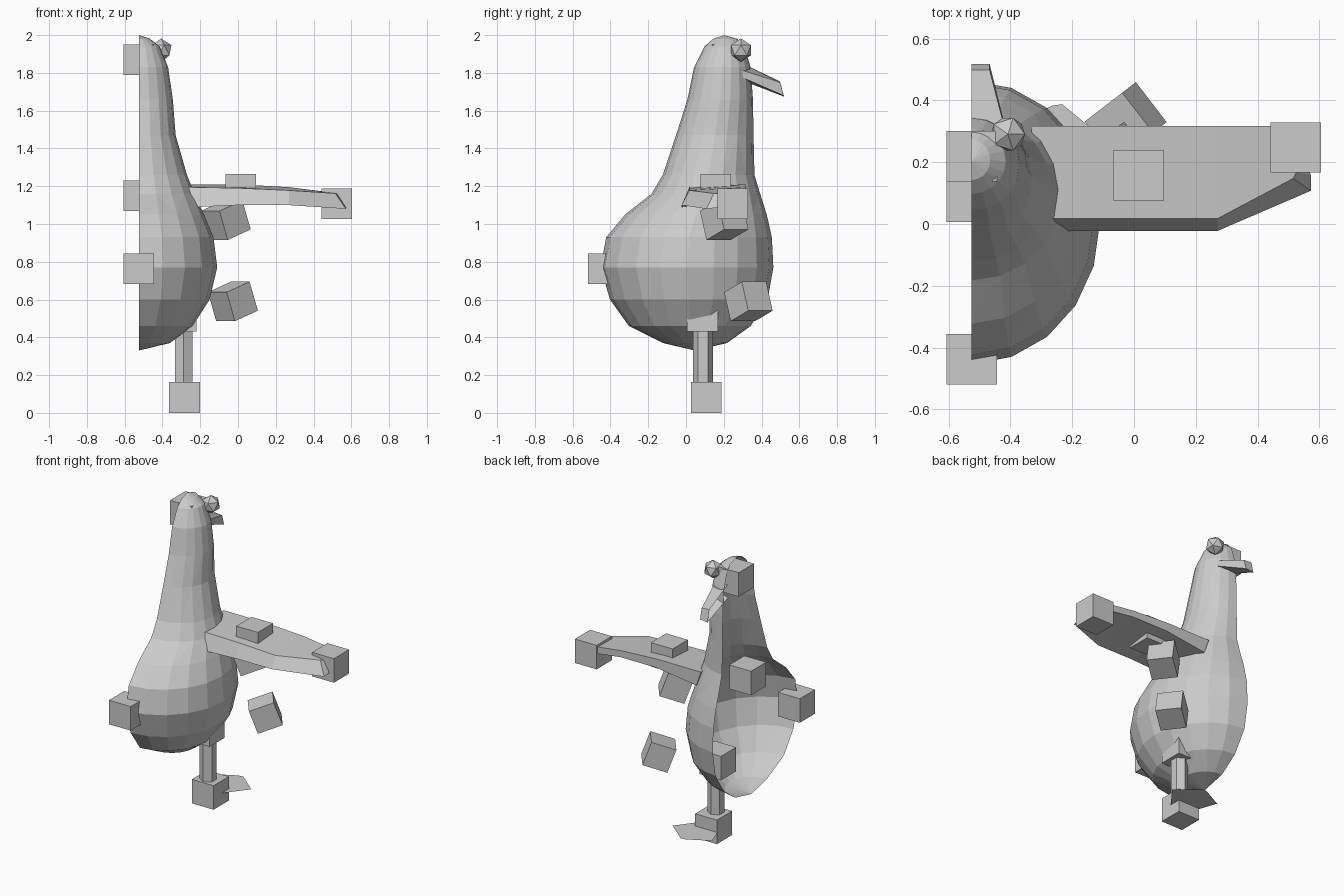
import bpy, bmesh, math
from mathutils import Matrix, Vector

if "Cube" in bpy.data.objects:
    bpy.data.objects.remove(bpy.data.objects["Cube"])

CX = -0.525  # open symmetry plane of the half body


def make(name, verts, faces):
    bm = bmesh.new()
    vs = [bm.verts.new(v) for v in verts]
    for f in faces:
        bm.faces.new([vs[i] for i in f])
    bmesh.ops.recalc_face_normals(bm, faces=bm.faces[:])
    me = bpy.data.meshes.new(name)
    bm.to_mesh(me)
    bm.free()
    ob = bpy.data.objects.new(name, me)
    bpy.context.collection.objects.link(ob)
    return ob


def box(name, loc, rot=(0, 0, 0), s=0.163):
    bpy.ops.mesh.primitive_cube_add(size=s, location=loc, rotation=rot)
    bpy.context.object.name = name


def loft(name, sections, cap_start=True, cap_end=True):
    n = len(sections[0])
    verts = [p for s in sections for p in s]
    faces = [(r * n + i, r * n + (i + 1) % n, (r + 1) * n + (i + 1) % n, (r + 1) * n + i)
             for r in range(len(sections) - 1) for i in range(n)]
    if cap_start:
        faces.append(tuple(range(n))[::-1])
    if cap_end:
        faces.append(tuple(range(len(verts) - n, len(verts))))
    return make(name, verts, faces)


# half body shell: (z, back y, front y, half width)
rings = [(0.37, -0.12, 0.22, 0.165), (0.46, -0.30, 0.345, 0.285), (0.60, -0.40, 0.435, 0.375),
         (0.77, -0.45, 0.465, 0.415), (0.93, -0.42, 0.457, 0.395), (1.05, -0.32, 0.43, 0.345),
         (1.16, -0.18, 0.395, 0.295), (1.26, -0.12, 0.365, 0.255), (1.47, -0.05, 0.36, 0.195),
         (1.66, 0.01, 0.357, 0.18), (1.83, 0.045, 0.345, 0.155), (1.94, 0.10, 0.31, 0.11),
         (1.98, 0.145, 0.275, 0.06)]
N = 10
verts = []
for z, b, f, w in rings:
    for i in range(N + 1):
        a = math.pi * i / N
        verts.append((CX + w * math.sin(a), (b + f) / 2 - (f - b) / 2 * math.cos(a), z))
faces = []
for r in range(len(rings) - 1):
    for i in range(N):
        a, b, c, d = (r * (N + 1) + i, r * (N + 1) + i + 1,
                      (r + 1) * (N + 1) + i + 1, (r + 1) * (N + 1) + i)
        faces += [(a, b, c), (a, c, d)] if (r + i) % 2 else [(a, b, d), (b, c, d)]
bot, top = len(verts), len(verts) + 1
verts += [(CX, 0.05, 0.33), (CX, 0.205, 2.0)]
last = (len(rings) - 1) * (N + 1)
for i in range(N):
    faces += [(i + 1, i, bot), (last + i, last + i + 1, top)]
make("body", verts, faces)

# beak half, open at the symmetry plane
make("beak",
     [(CX, 0.30, 1.85), (-0.41, 0.28, 1.82), (-0.41, 0.29, 1.78), (CX, 0.30, 1.76),
      (CX, 0.50, 1.755), (-0.467, 0.50, 1.75), (-0.467, 0.52, 1.68), (CX, 0.52, 1.675)],
     [(0, 1, 5, 4), (1, 2, 6, 5), (2, 3, 7, 6), (4, 5, 6, 7)])

# eye
bpy.ops.mesh.primitive_ico_sphere_add(subdivisions=1, radius=0.062, location=(-0.408, 0.293, 1.92))
bpy.context.object.name = "eye"

# wing lofted from root to tip: back top, front top, front bottom, back bottom
loft("wing", [
    [(-0.335, 0.32, 1.21), (-0.27, 0.02, 1.195), (-0.22, -0.02, 1.09), (-0.30, 0.32, 1.11)],
    [(0.00, 0.32, 1.21), (0.00, 0.02, 1.19), (0.00, -0.02, 1.10), (0.00, 0.32, 1.15)],
    [(0.27, 0.32, 1.195), (0.27, 0.02, 1.178), (0.27, -0.02, 1.10), (0.27, 0.32, 1.15)],
    [(0.47, 0.32, 1.17), (0.515, 0.15, 1.162), (0.572, 0.11, 1.08), (0.50, 0.32, 1.12)],
    [(0.48, 0.32, 1.165), (0.525, 0.17, 1.16), (0.573, 0.16, 1.085), (0.50, 0.32, 1.12)]])

# leg and flat webbed foot
bpy.ops.mesh.primitive_cylinder_add(vertices=6, radius=0.053, depth=0.42, location=(-0.288, 0.093, 0.29))
bpy.context.object.name = "leg"
make("foot", [(-0.25, 0.05, 0.08), (-0.085, 0.267, 0.08), (-0.232, 0.39, 0.08),
              (-0.265, 0.385, 0.08), (-0.41, 0.31, 0.08), (-0.32, 0.05, 0.08)],
     [(0, 1, 2, 3, 4, 5)])

# joint boxes
for name, loc in {"head_box": (CX, 0.222, 1.87), "chest_box": (CX, 0.09, 1.15),
                  "tail_box": (CX, -0.435, 0.763), "ankle_box": (-0.283, 0.11, 0.082),
                  "hip_box": (-0.30, 0.09, 0.512), "wing_mid_box": (0.015, 0.16, 1.184),
                  "wing_tip_box": (0.523, 0.25, 1.107)}.items():
    box(name, loc)
tilt = (0, math.radians(-20), math.radians(37.6))
box("upper_side_box", (-0.065, 0.205, 1.02), tilt)
box("lower_side_box", (-0.027, 0.333, 0.59), tilt)

# centre the model in y
for ob in bpy.context.scene.objects:
    ob.location.y -= 0.0025
